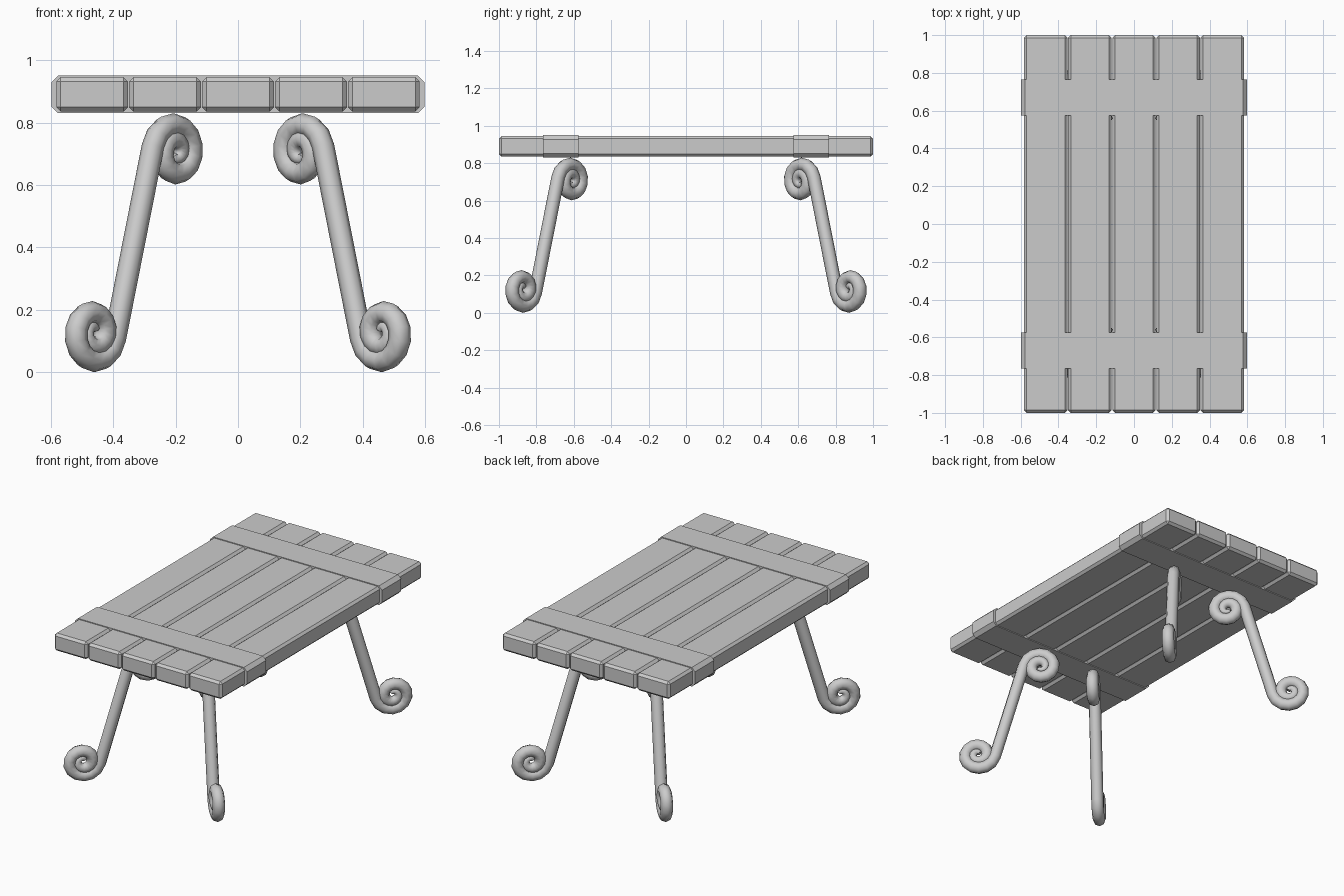
import bpy
import bmesh
from math import sin, cos, radians, sqrt

cube = bpy.data.objects.get("Cube")
if cube:
    bpy.data.objects.remove(cube, do_unlink=True)

grey = bpy.data.materials.new("plain grey")
grey.use_nodes = True
grey.diffuse_color = (0.6, 0.6, 0.6, 1)
grey.node_tree.nodes["Principled BSDF"].inputs["Base Color"].default_value = (0.6, 0.6, 0.6, 1)


def box(name, center, size, bevel, along_y_only=False):
    """Chamfered box; optionally only the edges running along y are cut."""
    bm = bmesh.new()
    bmesh.ops.create_cube(bm, size=1)
    for v in bm.verts:
        v.co = [c + p * s for c, p, s in zip(center, v.co, size)]
    edges = [e for e in bm.edges if not along_y_only
             or abs(e.verts[0].co.y - e.verts[1].co.y) > 0.01]
    bmesh.ops.bevel(bm, geom=edges, offset=bevel, segments=1, affect='EDGES')
    mesh = bpy.data.meshes.new(name)
    bm.to_mesh(mesh)
    bm.free()
    mesh.materials.append(grey)
    obj = bpy.data.objects.new(name, mesh)
    bpy.context.collection.objects.link(obj)
    return obj


# Table top: five planks held by two straps
for i in range(5):
    box(f"plank_{i + 1}", ((i - 2) * 0.2335, 0, 0.89), (0.23, 2, 0.11), 0.014)
for side, name in ((-1, "front_strap"), (1, "back_strap")):
    box(name, (0, side * 0.67, 0.89), (1.196, 0.19, 0.12), 0.022, True)

# Leg path in its own upright plane: foot scroll, mirrored through the middle
TUBE = 0.036
MID_Z = 0.415
scroll = []
STEPS = 26
for k in range(STEPS + 1):
    turn = 1.85 * k / STEPS
    a = radians(190) + radians(360) * turn
    r = 0.1 - 0.047 * turn
    thick = 1 if turn < 1 else 1 - 0.7 * (turn - 1)
    scroll.append((0.184 + r * cos(a), 0.126 + r * sin(a) - MID_Z, thick))
path = [(-s, -z, t) for s, z, t in reversed(scroll)] + scroll


def leg(name, sx, sy):
    curve = bpy.data.curves.new(name, 'CURVE')
    curve.dimensions = '3D'
    curve.bevel_depth = TUBE
    curve.bevel_resolution = 2
    curve.use_fill_caps = True
    spline = curve.splines.new('POLY')
    spline.points.add(len(path) - 1)
    for p, (s, z, t) in zip(spline.points, path):
        p.co = (sx * (0.3335 + s / sqrt(2)), sy * (0.745 + s / sqrt(2)), z + MID_Z, 1)
        p.radius = t
    curve.materials.append(grey)
    obj = bpy.data.objects.new(name, curve)
    bpy.context.collection.objects.link(obj)
    bpy.ops.object.select_all(action='DESELECT')
    obj.select_set(True)
    bpy.context.view_layer.objects.active = obj
    bpy.ops.object.convert(target='MESH')
    bpy.ops.object.shade_smooth_by_angle(angle=radians(50))


for sy, end in ((-1, "front"), (1, "back")):
    for sx, side in ((-1, "right"), (1, "left")):
        leg(f"{end}_{side}_leg", sx, sy)
